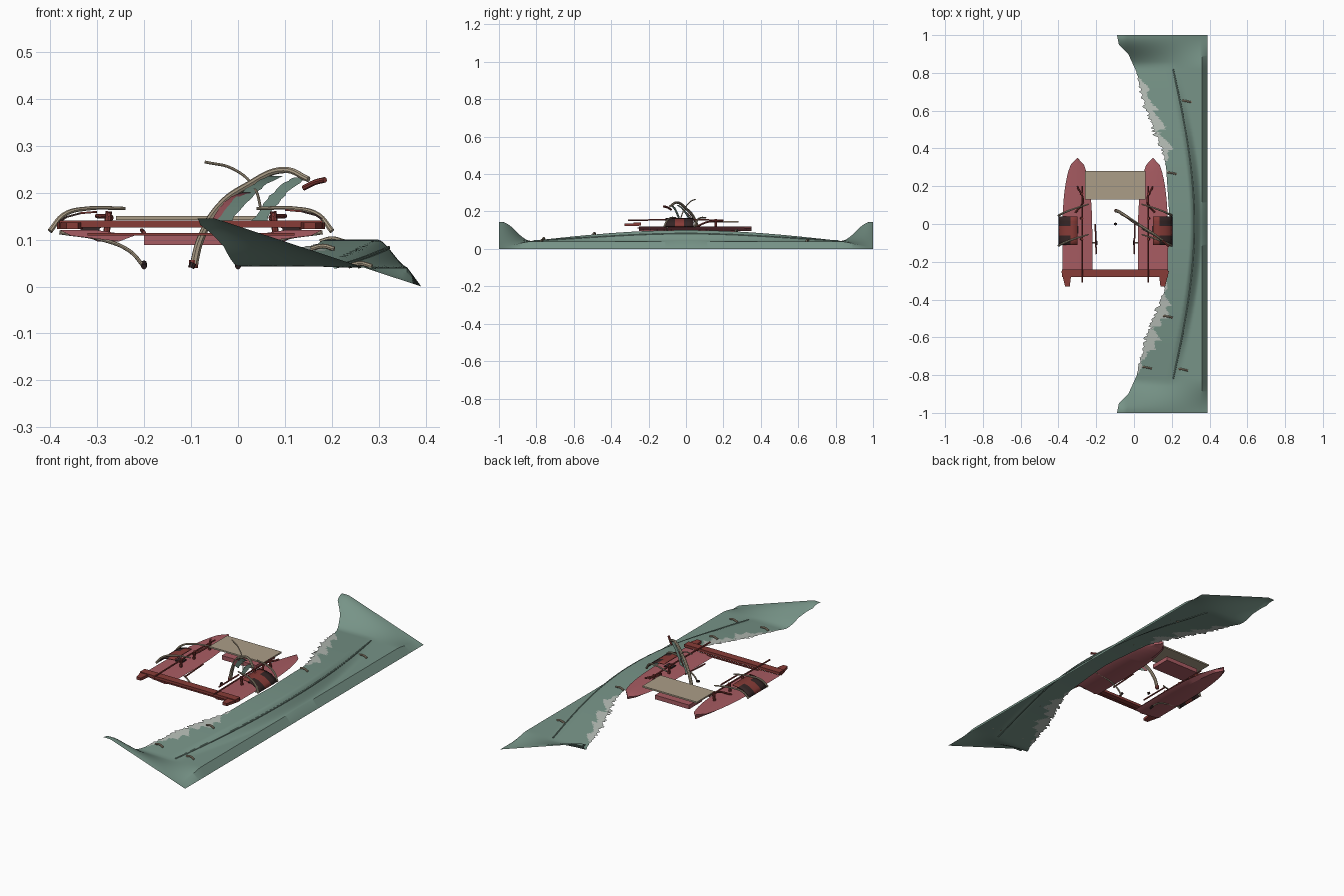
import bpy, bmesh, math, random
from mathutils import Vector

random.seed(4)
if "Cube" in bpy.data.objects:
    bpy.data.objects.remove(bpy.data.objects["Cube"])


def material(name, rgb):
    m = bpy.data.materials.new(name)
    m.use_nodes = True
    col = (*[(c / 255) ** 2.2 for c in rgb], 1)
    m.diffuse_color = col
    m.node_tree.nodes["Principled BSDF"].inputs["Base Color"].default_value = col
    return m


GREEN = material("sea_green", (118, 146, 134))
FOAM = material("pale_foam", (180, 187, 180))
RED = material("faded_red", (166, 92, 98))
RUST = material("dark_red", (134, 62, 58))
TAN = material("tan_wood", (170, 156, 134))
BLACK = material("charcoal", (56, 42, 42))
CENTRE = -0.1  # mirror line of the twin hulls


def smooth(t):
    t = min(1, max(0, t))
    return t * t * (3 - 2 * t)


def mesh_object(name, bm, *mats):
    me = bpy.data.meshes.new(name)
    bm.to_mesh(me)
    bm.free()
    ob = bpy.data.objects.new(name, me)
    bpy.context.collection.objects.link(ob)
    for m in mats:
        me.materials.append(m)
    return ob


def shade(ob, angle=40):
    bpy.ops.object.select_all(action='DESELECT')
    ob.select_set(True)
    bpy.context.view_layer.objects.active = ob
    bpy.ops.object.shade_smooth_by_angle(angle=math.radians(angle))


def grid(rows):
    bm = bmesh.new()
    vs = [[bm.verts.new(p) for p in row] for row in rows]
    for a, b in zip(vs, vs[1:]):
        for i in range(len(a) - 1):
            bm.faces.new((a[i], a[i + 1], b[i + 1], b[i]))
    return bm


def box(name, lo, hi, mat):
    bm = bmesh.new()
    bmesh.ops.create_cube(bm, size=1)
    for v in bm.verts:
        v.co = [l + (h - l) * (c + 0.5) for l, h, c in zip(lo, hi, v.co)]
    return mesh_object(name, bm, mat)


def tube(name, pts, r, mat, taper=1):
    cu = bpy.data.curves.new(name, 'CURVE')
    cu.dimensions = '3D'
    cu.bevel_depth, cu.bevel_resolution, cu.resolution_u = r, 2, 8
    cu.use_fill_caps = True
    sp = cu.splines.new('BEZIER')
    sp.bezier_points.add(len(pts) - 1)
    for i, (bp, p) in enumerate(zip(sp.bezier_points, pts)):
        bp.co = p
        bp.radius = 1 + (taper - 1) * i / (len(pts) - 1)
        bp.handle_left_type = bp.handle_right_type = 'AUTO'
    ob = bpy.data.objects.new(name, cu)
    bpy.context.collection.objects.link(ob)
    cu.materials.append(mat)
    bpy.ops.object.select_all(action='DESELECT')
    ob.select_set(True)
    bpy.context.view_layer.objects.active = ob
    bpy.ops.object.convert(target='MESH')
    shade(bpy.context.object)


# Long curved sheet with a ragged inner edge, a central swell and raised ends
EDGE = [(0, .19), (.3, .17), (.4, .145), (.5, .1), (.6, .065), (.7, .035),
        (.8, .015), (.9, -.03), (.95, -.08), (1, -.09)]
LIP, OUTER = .36, .39


def inner_edge(y):
    a = abs(y)
    for (p, q), (r, s) in zip(EDGE, EDGE[1:]):
        if a <= r:
            return q + (s - q) * (a - p) / (r - p)
    return EDGE[-1][1]


def foam_zone(y):
    return smooth((abs(y) - .27) / .2) * smooth((.85 - abs(y)) / .25)


def sheet_height(x, y):
    a = abs(y)
    swell = max(0, math.cos(math.pi * a / 1.7))
    ridge = .2 + .13 * swell
    body = .04 + .06 * swell * smooth((ridge - x) / .07 + .5)
    body *= min(1, (OUTER - x) / (OUTER - LIP))
    end = .145 * min(1, (OUTER - x) / .44)
    return body + (end - body) * smooth((a - .82) / .17)


rows, ROWS, COLS = [], 240, 36
for j in range(ROWS + 1):
    y = -1 + 2 * j / ROWS
    x0 = inner_edge(y) + random.uniform(-.014, .014) * foam_zone(y)
    xs = [x0 + (LIP - x0) * i / COLS for i in range(COLS + 1)] + [OUTER]
    rows.append([(x, y, sheet_height(x, y)) for x in xs])
bm = grid(rows)
for f in bm.faces:
    c = f.calc_center_median()
    wave = .75 + .25 * math.sin(c.y * 37) + .25 * math.sin(c.y * 83 + c.x * 60)
    if c.x - inner_edge(c.y) < .075 * foam_zone(c.y) * wave - .004:
        f.material_index = 1
shade(mesh_object("curved_sheet", bm, GREEN, FOAM), 35)

# Long crease along the swell
crease = []
for k in range(13):
    y = -.82 + 1.64 * k / 12
    x = .2 + .12 * math.cos(math.pi * y / 1.7)
    crease.append((x, y, sheet_height(x, y)))
tube("crease_ridge", crease, .004, GREEN)

# Small wooden scraps on the sheet
for x, y in [(.28, .65), (.2, .27), (.18, -.49), (.07, -.76), (.26, -.77)]:
    z = sheet_height(x, y) + .003
    tube("wood_scrap", [(x - .025, y + .004, z), (x, y, z + .006), (x + .025, y - .006, z)], .005, TAN)

# Twin hulls and their fittings
for side, s in (("right", -1), ("left", 1)):
    def at(d, y, z):
        return (CENTRE + s * d, y, z)

    # pointed shallow hull
    rows = []
    for k in range(17):
        t = k / 16
        y = -.25 + .6 * t
        w = .078 * math.sqrt(max(0, 1 - max(0, (t - .35) / .65) ** 2.2)) + .001
        rows.append([at(.2 + w * d, y, z) for d, z in
                     ((-1, .108), (0, .12), (1, .12), (.7, .108), (-.6, .096), (-1, .108))])
    bm = grid(rows)
    bmesh.ops.remove_doubles(bm, verts=bm.verts, dist=.0001)
    bmesh.ops.holes_fill(bm, edges=bm.edges)
    bmesh.ops.recalc_face_normals(bm, faces=bm.faces)
    shade(mesh_object(side + "_hull", bm, RED), 30)

    # curved fender with dark panels
    profile = [(.3, .118), (.288, .135), (.265, .15), (.235, .158), (.2, .161)]
    bm = grid([[at(d, -.11 + .15 * k / 6, z) for d, z in profile] for k in range(7)])
    for f in bm.faces:
        c = f.calc_center_median()
        if abs(c.x - CENTRE) > .245 and not -.065 < c.y < -.02:
            f.material_index = 1
    ob = mesh_object(side + "_fender", bm, RUST, BLACK)
    ob.modifiers.new("thickness", 'SOLIDIFY').thickness = .004
    shade(ob)
    box(side + "_hatch", at(.195, -.05, .119), at(.235, -.01, .126), BLACK)

    # bent wooden ribs over the fender and a hanging rib below
    for y in (-.115, .045):
        tube(side + "_rib", [at(.3, y, .118), at(.27, y + .015, .153),
                             at(.22, y + .035, .166), at(.14, y + .06, .166)], .006, TAN, .6)
    tube(side + "_hanging_rib", [at(.28, -.1, .115), at(.19, -.1, .1),
                                 at(.13, -.1, .075), at(.1, -.1, .042)], .004, TAN)
    tube(side + "_hook", [at(.1, -.11, .042), at(.1, -.09, .05)], .006, BLACK)

    # posts and rails
    tube(side + "_rail", [at(.175, -.31, .153), at(.175, 0, .156), at(.175, .2, .153)], .004, RUST)
    for y in (-.08, .03, .16):
        tube(side + "_post", [at(.18, y, .11), at(.175, y, .16)], .007, RUST)
    tube(side + "_strut", [at(.21, .06, .12), at(.17, .12, .145), at(.2, .2, .15)], .005, RUST)
    tube(side + "_side_bar", [at(.1, -.16, .115), at(.105, 0, .12)], .004, RUST)

    # tapered end bracket
    bm = bmesh.new()
    outline = [(.285, -.25), (.265, -.33), (.24, -.33), (.23, -.25)]
    f = bm.faces.new([bm.verts.new(at(d, y, .122)) for d, y in outline])
    up = bmesh.ops.extrude_face_region(bm, geom=[f])["geom"]
    bmesh.ops.translate(bm, vec=(0, 0, .014), verts=[v for v in up if isinstance(v, bmesh.types.BMVert)])
    bmesh.ops.recalc_face_normals(bm, faces=bm.faces)
    mesh_object(side + "_bracket", bm, RUST)

# Cross members joining the hulls
box("deck_board", (-.26, .13, .142), (.06, .28, .15), TAN)
box("cross_beam", (-.38, -.28, .126), (.18, -.24, .14), RUST)
box("lower_beam", (-.32, -.26, .108), (.12, -.25, .114), RUST)
box("under_tray", (-.2, .15, .088), (0, .26, .11), RED)

# Bent mast, thin whip and torn sail
ARCH = [(-.095, .07, .042), (-.08, .065, .1), (-.04, .04, .17),
        (.02, 0, .215), (.1, -.05, .248), (.15, -.085, .228)]
tube("bent_mast", ARCH, .009, TAN, .7)
tube("mast_foot", [(-.095, .07, .04), (-.094, .07, .056)], .01, RUST)
tube("loose_pin", [(-.1, 0, .04), (-.095, 0, .05)], .007, BLACK)
tube("thin_whip", [(-.07, .05, .265), (-.01, .02, .25), (.035, -.01, .21), (.05, -.03, .16)], .003, TAN)
tube("mast_tip", [(.14, -.08, .21), (.165, -.1, .222), (.185, -.12, .227)], .006, RUST)


def sail(name, top, bottom, width, mat):
    a, b = Vector(top), Vector(bottom)
    strip = []
    for k in range(15):
        p = a.lerp(b, k / 14) + Vector((0, 0, .014 * math.sin(math.pi * k / 14)))
        w = width * random.uniform(.7, 1.1)
        strip.append([p + Vector((-w, w * .4, 0)), p, p + Vector((w, -w * .4, 0))])
    mesh_object(name, grid(strip), mat)


sail("inner_sail", (.08, -.045, .235), (-.03, .03, .14), .017, GREEN)
sail("outer_sail", (.135, -.075, .232), (.045, -.03, .14), .017, GREEN)
sail("red_sail_lining", (.02, -.01, .2), (-.05, .04, .14), .01, RED)
